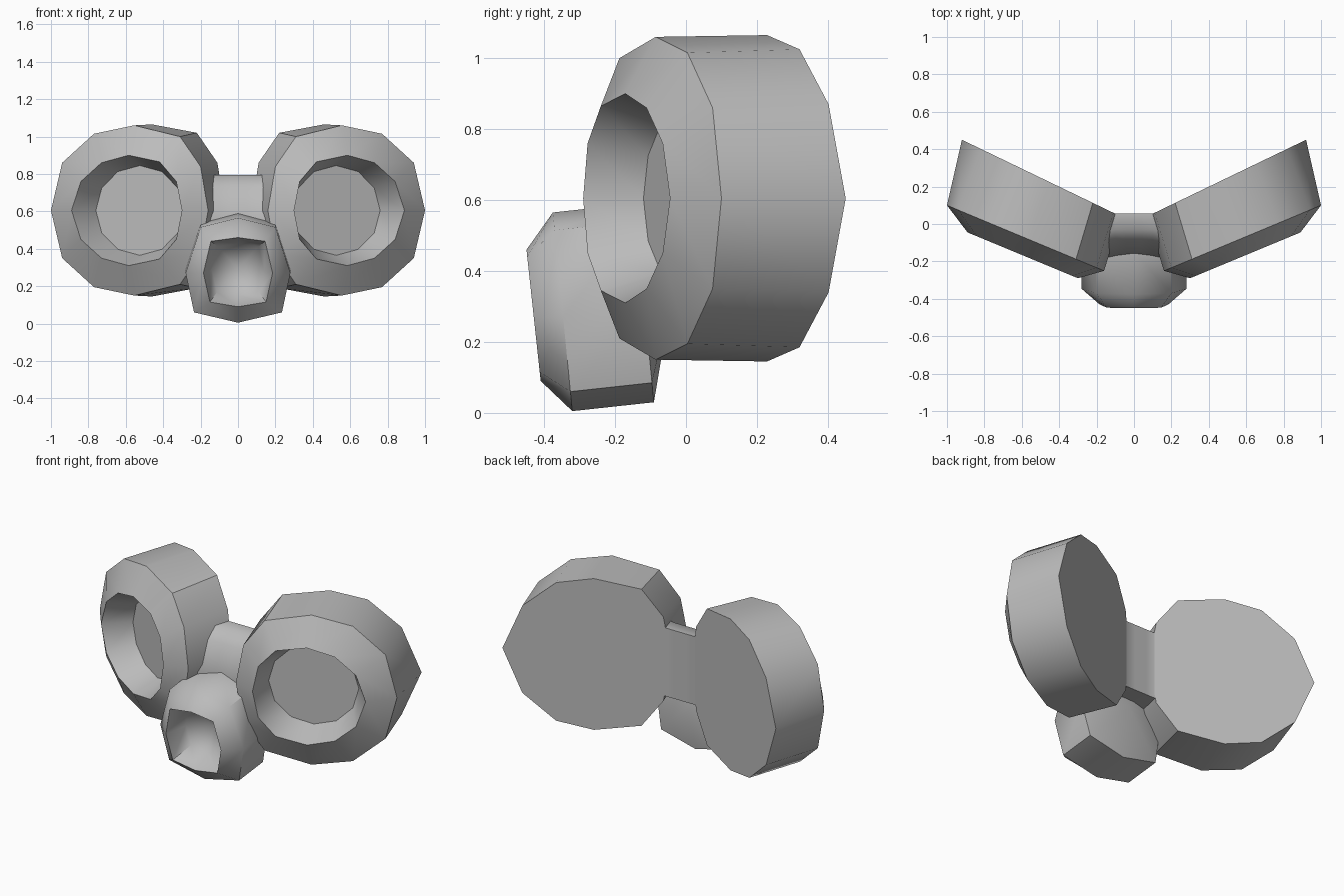
import bpy
import bmesh
import math
from mathutils import Vector

cube = bpy.data.objects.get("Cube")
if cube:
    bpy.data.objects.remove(cube, do_unlink=True)

# One matte grey for the whole model
grey = bpy.data.materials.new("plain_grey")
grey.use_nodes = True
grey.diffuse_color = (0.5, 0.5, 0.5, 1)
grey.node_tree.nodes["Principled BSDF"].inputs["Base Color"].default_value = (0.5, 0.5, 0.5, 1)

MID_Z = 0.605


def loft(name, loops, sharp_angle, mirror=False):
    """Skin a chain of equal-length loops; a single point closes an end as a fan."""
    bm = bmesh.new()
    rings = [[bm.verts.new(p) for p in loop] for loop in loops]
    for a, b in zip(rings, rings[1:]):
        count = max(len(a), len(b))
        for i in range(count):
            j = (i + 1) % count
            if len(a) == 1:
                bm.faces.new((a[0], b[i], b[j]))
            elif len(b) == 1:
                bm.faces.new((a[i], a[j], b[0]))
            else:
                bm.faces.new((a[i], a[j], b[j], b[i]))
    for ring in (rings[0], rings[-1]):
        if len(ring) > 2:
            bm.faces.new(ring)
    bmesh.ops.recalc_face_normals(bm, faces=bm.faces)
    mesh = bpy.data.meshes.new(name)
    bm.to_mesh(mesh)
    bm.free()
    mesh.materials.append(grey)
    mesh.shade_smooth()
    mesh.set_sharp_from_angle(angle=math.radians(sharp_angle))
    obj = bpy.data.objects.new(name, mesh)
    bpy.context.scene.collection.objects.link(obj)
    if mirror:
        mod = obj.modifiers.new("mirror", "MIRROR")
        mod.use_mirror_merge = False
    return obj


def slanted_loop(upper, x0, y0, slope):
    """Complete an upper half outline downward and lay it on a slanted upright plane."""
    lower = [(x, 2 * MID_Z - z) for x, z in upper[-2:0:-1]]
    return [Vector((x, y0 + (x - x0) * slope, z)) for x, z in upper + lower]


# Eye cups: flat back, flared wall, bevelled front, recessed lens
back = slanted_loop([(0.92, MID_Z), (0.82, 0.87), (0.65, 1.025), (0.46, 1.065),
                     (0.22, 1.02), (0.11, 0.86), (0.07, MID_Z)], 0.1, 0.055, 0.482)
front = slanted_loop([(1.0, MID_Z), (0.94, 0.86), (0.77, 1.015), (0.555, 1.06),
                      (0.31, 1.0), (0.2, 0.84), (0.16, MID_Z)], 1.0, 0.1, 0.417)
rim = slanted_loop([(0.89, MID_Z), (0.84, 0.76), (0.73, 0.86), (0.585, 0.9),
                    (0.42, 0.865), (0.33, 0.76), (0.3, MID_Z)], 0.89, -0.045, 0.415)
arc = [math.pi * i / 6 for i in range(7)]
lens = slanted_loop([(0.525 + 0.235 * math.cos(a), MID_Z + 0.24 * math.sin(a)) for a in arc],
                    0.29, -0.12, 0.417)
loft("eye_cups", [back, front, rim, lens], 40, mirror=True)

# Bridge: the same side profile at stations across the middle, flaring into the cups
profile = [(0.055, 0.795), (-0.03, 0.795), (-0.09, 0.73), (-0.17, 0.56),
           (-0.12, 0.4), (0.055, 0.38)]
stations = []
for x in (-0.24, -0.1, -0.04, 0.04, 0.1, 0.24):
    flare = max(0, abs(x) - 0.1)
    stations.append([Vector((x, y + flare * (0.45 if y > 0 else -0.2), z)) for y, z in profile])
loft("bridge", stations, 50)


def nose_loop(right_half, y_base, lean):
    """Mirror a half outline about the centre and lean it back toward the bottom."""
    left_half = [(-x, z) for x, z in right_half[-2:0:-1]]
    return [Vector((x, y_base - z * lean, z)) for x, z in right_half + left_half]


# Nose piece: leaning tube with a bevelled mouth, hollow bowl and rounded back
outer = nose_loop([(0, 0.565), (0.2, 0.515), (0.28, 0.27), (0.235, 0.06), (0, 0.005)],
                  -0.32, 0.098)
mouth = nose_loop([(0, 0.46), (0.145, 0.44), (0.185, 0.27), (0.15, 0.115), (0, 0.09)],
                  -0.4, 0.108)
tube = Vector((0, 0.23, 0.025))
tube_end = [p + tube for p in outer]
centre = sum(mouth, Vector()) / len(mouth)
bowl = [centre + (p - centre) * 0.75 + tube * 0.55 for p in mouth]
back_tip = [Vector((0, -0.04, 0.33))]
bowl_tip = [centre + tube * 0.85]
loft("nose_piece", [back_tip, tube_end, outer, mouth, bowl, bowl_tip], 47)
